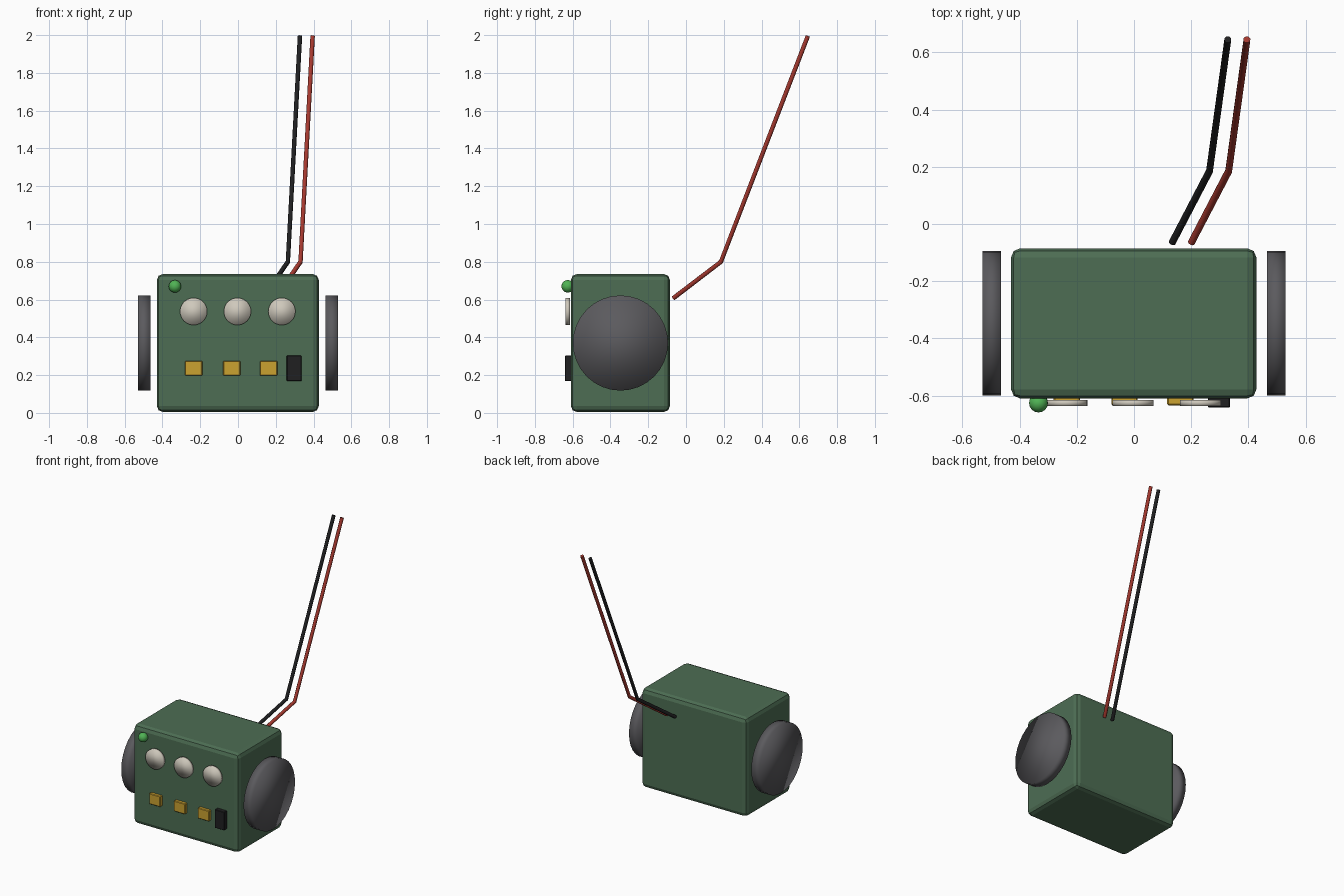
import bpy
import math

if "Cube" in bpy.data.objects:
    bpy.data.objects.remove(bpy.data.objects["Cube"])


def material(name, rgb):
    m = bpy.data.materials.new(name)
    m.diffuse_color = (*rgb, 1)
    m.use_nodes = True
    m.node_tree.nodes["Principled BSDF"].inputs["Base Color"].default_value = m.diffuse_color
    return m


GREEN = material("case green", (0.075, 0.155, 0.088))
GREY = material("dark grey", (0.105, 0.103, 0.112))
CREAM = material("dial cream", (0.62, 0.58, 0.50))
GOLD = material("button gold", (0.60, 0.36, 0.03))
BLACK = material("black", (0.014, 0.014, 0.015))
RED = material("wire red", (0.38, 0.04, 0.028))
LAMP = material("lamp green", (0.08, 0.45, 0.09))


def finish(name, mat):
    ob = bpy.context.object
    ob.name = name
    ob.data.materials.append(mat)
    return ob


def box(name, lo, hi, mat, bevel, segments=1):
    centre = [(a + b) / 2 for a, b in zip(lo, hi)]
    bpy.ops.mesh.primitive_cube_add(size=1, location=centre)
    ob = finish(name, mat)
    ob.scale = [b - a for a, b in zip(lo, hi)]
    bpy.ops.object.transform_apply(location=False, rotation=False, scale=True)
    mod = ob.modifiers.new("rounded edges", "BEVEL")
    mod.width = bevel
    mod.segments = segments
    return ob


def disc(name, centre, radius, depth, rotation, mat):
    bpy.ops.mesh.primitive_cylinder_add(vertices=32, radius=radius, depth=depth,
                                        location=centre, rotation=rotation)
    bpy.ops.object.shade_smooth()
    return finish(name, mat)


def wire(name, points, mat):
    curve = bpy.data.curves.new(name, "CURVE")
    curve.dimensions = "3D"
    curve.bevel_depth = 0.0125
    curve.bevel_resolution = 2
    curve.use_fill_caps = True
    spline = curve.splines.new("POLY")
    spline.points.add(len(points) - 1)
    for p, co in zip(spline.points, points):
        p.co = (*co, 1)
    curve.materials.append(mat)
    bpy.context.collection.objects.link(bpy.data.objects.new(name, curve))


# Case
box("case", (-0.43, -0.61, 0.005), (0.428, -0.085, 0.735), GREEN, 0.032, 2)

# Round side pads, standing free of the case
for side, label in ((-1, "left"), (1, "right")):
    disc(label + "_side_pad", (side * 0.4975, -0.347, 0.37), 0.252, 0.066,
         (0, math.pi / 2, 0), GREY)

# Dials and buttons on the front
for i, (dial_x, button_x) in enumerate(((-0.235, -0.235), (-0.003, -0.033), (0.232, 0.162))):
    disc(f"dial_{i + 1}", (dial_x, -0.626, 0.537), 0.072, 0.022,
         (math.pi / 2, 0, 0), CREAM)
    box(f"button_{i + 1}", (button_x - 0.046, -0.634, 0.197),
        (button_x + 0.046, -0.60, 0.275), GOLD, 0.004)

# Switch block
box("switch", (0.258, -0.641, 0.168), (0.336, -0.60, 0.303), BLACK, 0.003)

# Indicator lamp
bpy.ops.mesh.primitive_uv_sphere_add(segments=16, ring_count=12, radius=0.033,
                                     location=(-0.334, -0.626, 0.67))
bpy.ops.object.shade_smooth()
finish("indicator_lamp", LAMP)

# Pair of wires bending up from behind the case
for name, x, mat in (("black_wire", 0.133, BLACK), ("red_wire", 0.20, RED)):
    wire(name, [(x, -0.066, 0.608), (x + 0.131, 0.185, 0.80), (x + 0.195, 0.645, 1.995)], mat)
